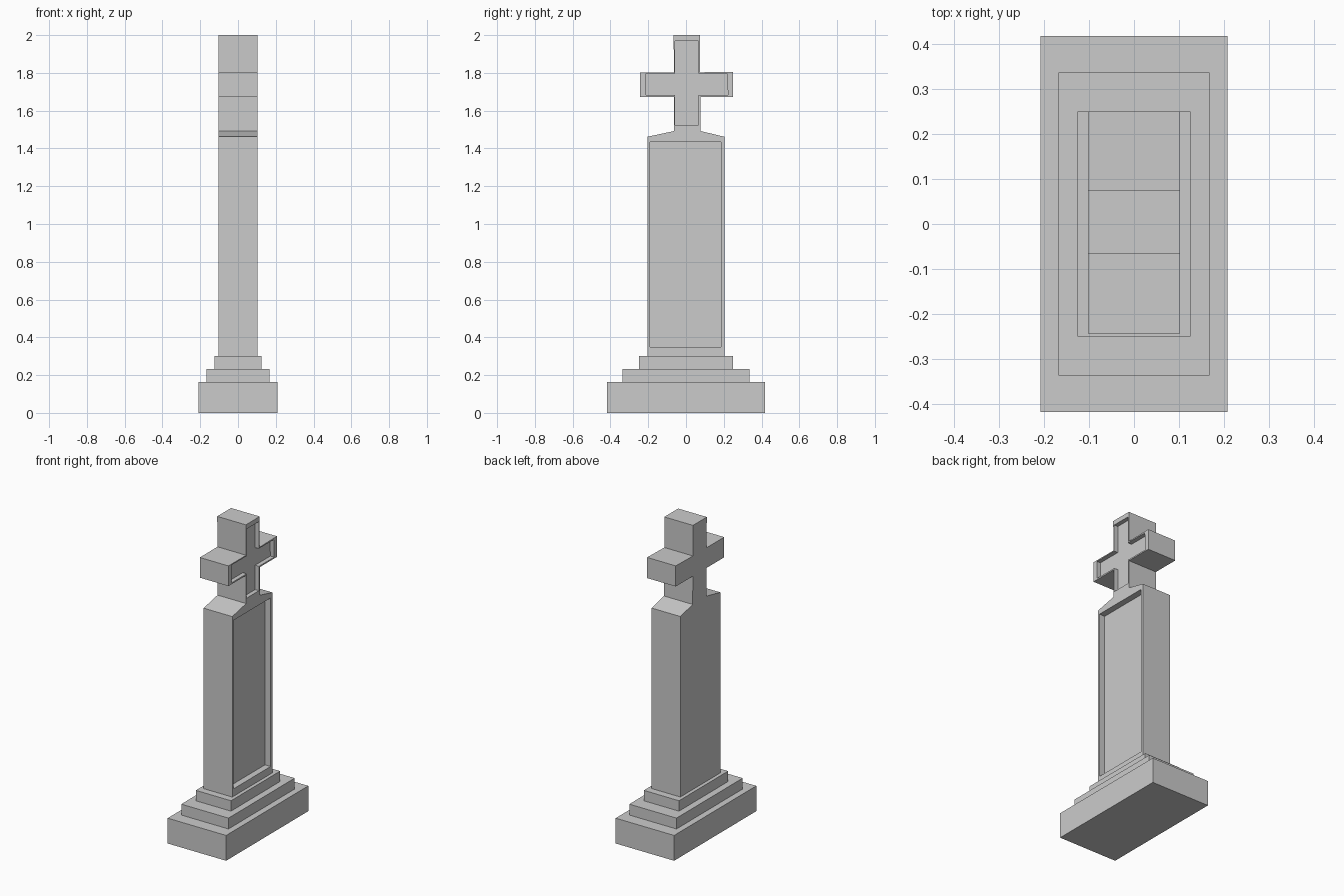
import bpy, bmesh

if "Cube" in bpy.data.objects:
    bpy.data.objects.remove(bpy.data.objects["Cube"])


def prism(name, outline, x0, x1):
    """Extrude a closed (y, z) outline along x."""
    bm = bmesh.new()
    face = bm.faces.new([bm.verts.new((x0, y, z)) for y, z in outline])
    ext = bmesh.ops.extrude_face_region(bm, geom=[face])
    verts = [g for g in ext["geom"] if isinstance(g, bmesh.types.BMVert)]
    bmesh.ops.translate(bm, verts=verts, vec=(x1 - x0, 0, 0))
    bmesh.ops.recalc_face_normals(bm, faces=bm.faces[:])
    mesh = bpy.data.meshes.new(name)
    bm.to_mesh(mesh)
    bm.free()
    obj = bpy.data.objects.new(name, mesh)
    bpy.context.collection.objects.link(obj)
    return obj


def rect(y0, y1, z0, z1):
    return [(y0, z0), (y1, z0), (y1, z1), (y0, z1)]


def carve(target, cutter):
    """Cut the recess into the target, then remove the cutter."""
    mod = target.modifiers.new("recess", 'BOOLEAN')
    mod.operation = 'DIFFERENCE'
    mod.solver = 'EXACT'
    mod.object = cutter
    bpy.context.view_layer.objects.active = target
    bpy.ops.object.modifier_apply(modifier=mod.name)
    bpy.data.objects.remove(cutter)


# Stepped plinth
for name, hx, hy, z0, z1 in (("base_slab", 0.208, 0.418, 0, 0.163),
                             ("middle_step", 0.168, 0.337, 0.163, 0.233),
                             ("top_step", 0.125, 0.25, 0.233, 0.30)):
    prism(name, rect(-hy, hy, z0, z1), -hx, hx)

# Pillar with sloped shoulders, continuing into the cross
half = 0.102
pillar = prism("pillar_and_cross", [
    (-0.204, 0.30), (0.203, 0.30), (0.203, 1.462), (0.078, 1.492),
    (0.076, 1.673), (0.25, 1.673), (0.25, 1.806), (0.075, 1.803),
    (0.075, 2.0), (-0.066, 2.0), (-0.063, 1.803), (-0.243, 1.803),
    (-0.243, 1.673), (-0.063, 1.673), (-0.063, 1.492), (-0.204, 1.462)],
    -half, half)

# Sunken panel on the pillar's right face
carve(pillar, prism("panel_cutter", rect(-0.19, 0.186, 0.348, 1.433),
                    half - 0.04, half + 0.05))

# Sunken cross above it
carve(pillar, prism("cross_cutter", [
    (-0.057, 1.525), (0.067, 1.525), (0.067, 1.682), (0.222, 1.682),
    (0.218, 1.796), (0.066, 1.796), (0.066, 1.97), (-0.057, 1.97),
    (-0.057, 1.796), (-0.213, 1.796), (-0.213, 1.682), (-0.057, 1.682)],
    half - 0.027, half + 0.05))
